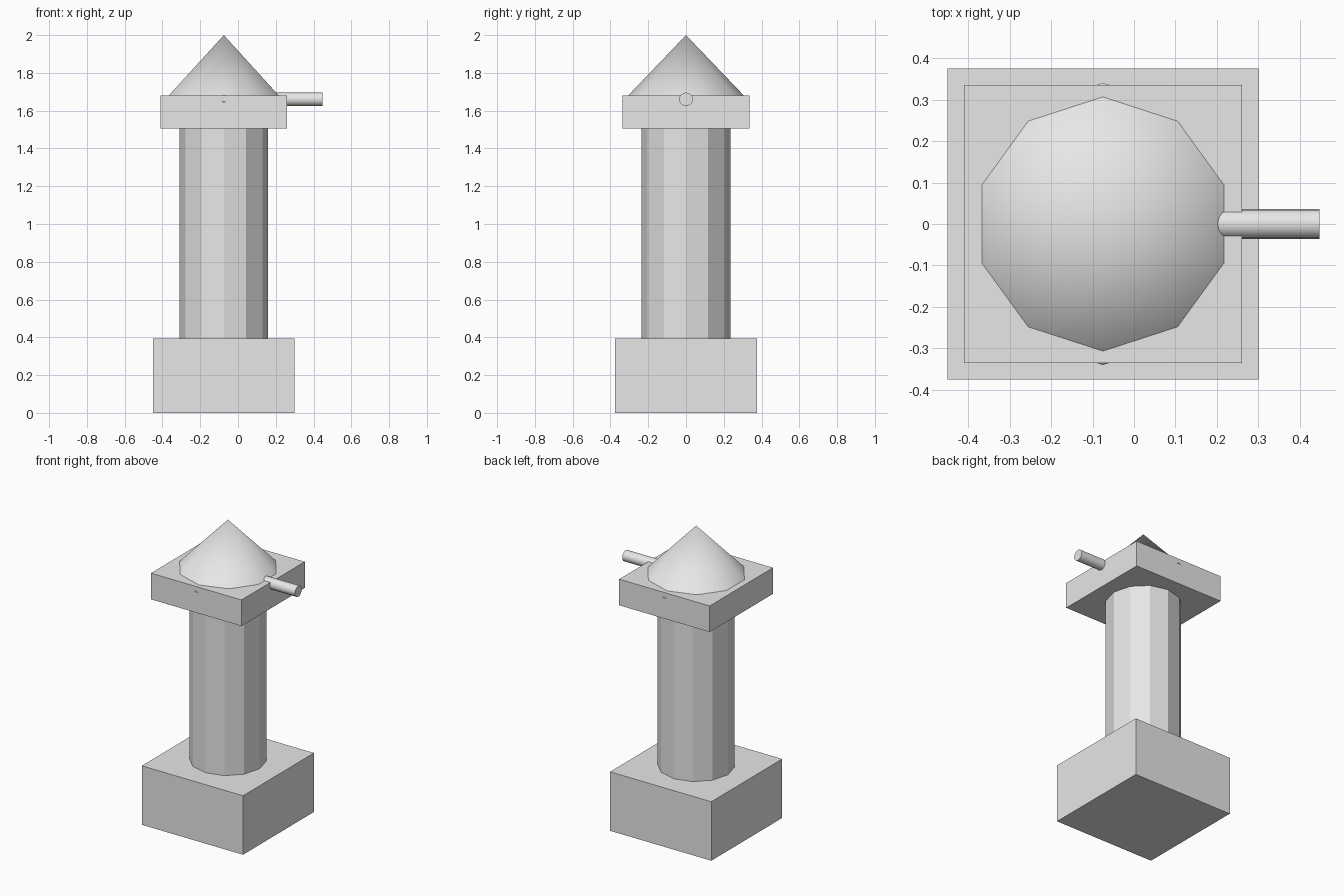
import bpy
from math import radians, pi

cube = bpy.data.objects.get("Cube")
if cube:
    bpy.data.objects.remove(cube, do_unlink=True)

AXIS_X = -0.075  # centre line of the tower

stone = bpy.data.materials.new("light grey")
stone.use_nodes = True
grey = (0.8, 0.8, 0.8, 1)
stone.diffuse_color = grey
bsdf = next(n for n in stone.node_tree.nodes if n.type == "BSDF_PRINCIPLED")
bsdf.inputs["Base Color"].default_value = grey


def finish(name, smooth=False):
    ob = bpy.context.object
    ob.name = name
    ob.data.materials.append(stone)
    if smooth:
        bpy.ops.object.shade_smooth_by_angle(angle=radians(29))
    return ob


def slab(name, width, bottom, top):
    bpy.ops.mesh.primitive_cube_add(size=1, location=(AXIS_X, 0, (bottom + top) / 2))
    bpy.context.object.scale = (width, width, top - bottom)
    bpy.ops.object.transform_apply(location=False, rotation=False)
    return finish(name)


# Square plinth and the square cap on top of the column
slab("plinth", 0.75, 0, 0.395)
slab("cap", 0.67, 1.505, 1.68)

# Twelve-sided column
bpy.ops.mesh.primitive_cylinder_add(vertices=12, radius=0.235, depth=1.2,
                                    location=(AXIS_X, 0, 0.97))
finish("column")

# Ten-sided pointed roof, sunk slightly into the cap
bpy.ops.mesh.primitive_cone_add(vertices=10, radius1=0.34, radius2=0, depth=0.355,
                                location=(AXIS_X, 0, 1.8225))
finish("roof", smooth=True)

# Round peg sticking out of the left side
bpy.ops.mesh.primitive_cylinder_add(vertices=16, radius=0.036, depth=0.35,
                                    location=(0.272, 0, 1.66), rotation=(0, pi / 2, 0))
finish("peg", smooth=True)
